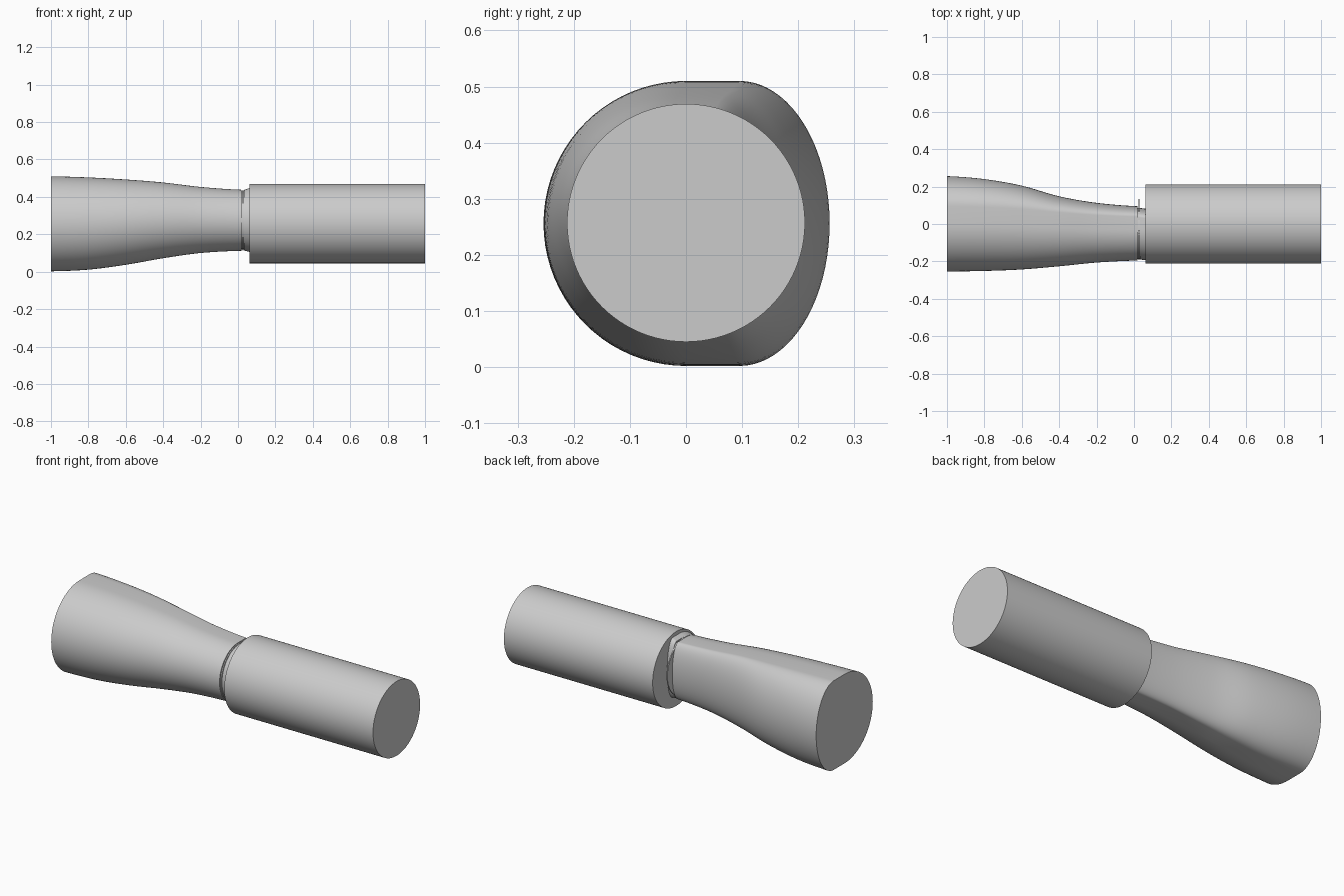
import bpy, bmesh, math

cube = bpy.data.objects.get("Cube")
if cube:
    bpy.data.objects.remove(cube, do_unlink=True)

# Single plain grey material
GREY = (0.6, 0.6, 0.6, 1.0)
grey = bpy.data.materials.new("light grey")
grey.diffuse_color = GREY
grey.use_nodes = True
grey.node_tree.nodes["Principled BSDF"].inputs["Base Color"].default_value = GREY


def section(x, top, bottom, front, back, centre, corner, n=40):
    """Closed outline: round front half, short flats, shallow oval back."""
    zc, h = (top + bottom) / 2, (top - bottom) / 2
    pts = []
    for i in range(n + 1):
        a = math.pi * (0.5 + i / n)
        pts.append((x, centre + (centre - front) * math.cos(a), zc + h * math.sin(a)))
    for i in range(n + 1):
        a = math.pi * (-0.5 + i / n)
        pts.append((x, corner + (back - corner) * math.cos(a), zc + h * math.sin(a)))
    return pts


def refine(stations, steps=6):
    """Smoothly interpolate station values (Catmull-Rom)."""
    out = []
    last = len(stations) - 1
    for i in range(last):
        quad = [stations[max(0, min(last, i + k))] for k in (-1, 0, 1, 2)]
        for s in range(steps):
            t = s / steps
            out.append([b + 0.5 * t * (c - a + t * (2*a - 5*b + 4*c - d + t * (3*(b - c) + d - a)))
                        for a, b, c, d in zip(*quad)])
        for row, k in zip(out[-steps:], range(steps)):
            row[0] = quad[1][0] + (quad[2][0] - quad[1][0]) * k / steps
    return out + [list(stations[-1])]


def loft(name, stations):
    bm = bmesh.new()
    rings = [[bm.verts.new(p) for p in section(*s)] for s in stations]
    n = len(rings[0])
    for a, b in zip(rings, rings[1:]):
        for i in range(n):
            j = (i + 1) % n
            bm.faces.new((a[i], a[j], b[j], b[i]))
    bm.faces.new(rings[0])
    bm.faces.new(rings[-1])
    bmesh.ops.recalc_face_normals(bm, faces=bm.faces)
    mesh = bpy.data.meshes.new(name)
    bm.to_mesh(mesh)
    bm.free()
    obj = bpy.data.objects.new(name, mesh)
    bpy.context.collection.objects.link(obj)
    finish(obj)


def rod(name, x0, x1, y, z, radius):
    bpy.ops.mesh.primitive_cylinder_add(vertices=96, radius=radius, depth=x1 - x0,
                                        location=((x0 + x1) / 2, y, z),
                                        rotation=(0, math.pi / 2, 0))
    obj = bpy.context.object
    obj.name = name
    finish(obj)


def finish(obj):
    obj.data.materials.append(grey)
    bpy.ops.object.select_all(action='DESELECT')
    obj.select_set(True)
    bpy.context.view_layer.objects.active = obj
    bpy.ops.object.shade_smooth_by_angle(angle=math.radians(30))


# Flared body: x, top, bottom, front, back, arc centre, back corner
loft("flared_body", refine([
    (-1.00, 0.510, 0.002, -0.254, 0.256, 0.000, 0.095),
    (-0.80, 0.504, 0.011, -0.251, 0.240, -0.002, 0.090),
    (-0.60, 0.493, 0.037, -0.243, 0.205, -0.008, 0.080),
    (-0.40, 0.477, 0.072, -0.226, 0.148, -0.018, 0.062),
    (-0.20, 0.453, 0.100, -0.206, 0.113, -0.027, 0.048),
    (0.02, 0.438, 0.112, -0.195, 0.095, -0.030, 0.040)]))

# Recessed core, thin disc and collar joining the body to the handle
loft("neck_core", [
    (0.01, 0.430, 0.120, -0.187, 0.085, -0.030, 0.035),
    (0.04, 0.430, 0.120, -0.187, 0.085, -0.030, 0.035)])
rod("neck_disc", 0.024, 0.030, -0.030, 0.275, 0.163)
loft("collar", [
    (0.032, 0.437, 0.113, -0.190, 0.086, -0.030, 0.035),
    (0.070, 0.450, 0.104, -0.194, 0.080, -0.030, 0.030)])

# Straight cylindrical handle
rod("handle", 0.062, 1.0, 0.0, 0.257, 0.212)
